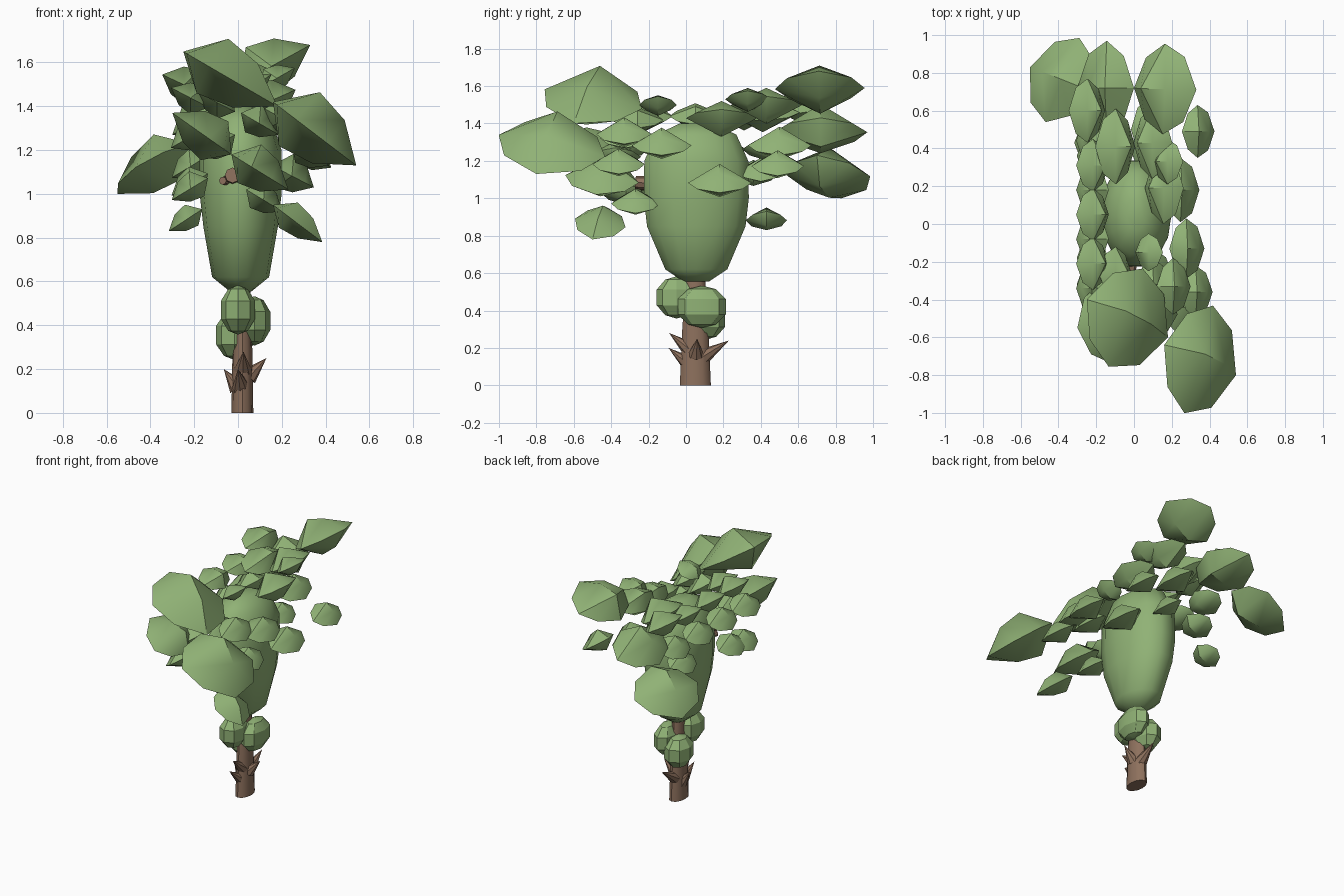
import bpy, bmesh, math
from mathutils import Vector

if "Cube" in bpy.data.objects:
    bpy.data.objects.remove(bpy.data.objects["Cube"])


def material(name, rgb):
    m = bpy.data.materials.new(name)
    m.diffuse_color = (*rgb, 1)
    m.use_nodes = True
    m.node_tree.nodes["Principled BSDF"].inputs["Base Color"].default_value = m.diffuse_color
    return m


GREEN = material("leaf green", (0.28, 0.445, 0.18))
BROWN = material("bark brown", (0.27, 0.165, 0.11))


def finish(name, bm, mat, angle=30):
    bmesh.ops.recalc_face_normals(bm, faces=bm.faces)
    me = bpy.data.meshes.new(name)
    bm.to_mesh(me)
    bm.free()
    ob = bpy.data.objects.new(name, me)
    bpy.context.collection.objects.link(ob)
    me.materials.append(mat)
    bpy.ops.object.select_all(action='DESELECT')
    ob.select_set(True)
    bpy.context.view_layer.objects.active = ob
    bpy.ops.object.shade_smooth_by_angle(angle=math.radians(angle))
    return ob


def lathe(name, center, rings, mat, n=12, angle=40):
    """Closed elliptical tube round a centre; rings are (z, rx, ry)."""
    cx, cy = center
    bm = bmesh.new()
    loops = [[bm.verts.new((cx + rx * math.cos(math.tau * i / n),
                            cy + ry * math.sin(math.tau * i / n), z))
              for i in range(n)] for z, rx, ry in rings]
    for a, b in zip(loops, loops[1:]):
        for i in range(n):
            j = (i + 1) % n
            bm.faces.new((a[i], a[j], b[j], b[i]))
    bm.faces.new(loops[0])
    bm.faces.new(loops[-1])
    return finish(name, bm, mat, angle)


def cone(name, base, tip, r, r_tip=0.0):
    base, tip = Vector(base), Vector(tip)
    d = tip - base
    bm = bmesh.new()
    bmesh.ops.create_cone(bm, cap_ends=True, segments=8, radius1=r, radius2=r_tip, depth=d.length)
    for v in bm.verts:
        v.co = d.to_track_quat('Z', 'Y') @ v.co + (base + tip) / 2
    return finish(name, bm, BROWN)


def leaf(base, tip, half_width, side=(0, 1, 0)):
    """Pointed lens, wide along side: eight-sided rim and a ridge on each face."""
    base, tip, w = Vector(base), Vector(tip), Vector(side)
    a = tip - base
    w -= a * (w.dot(a) / a.length_squared)
    w = w.normalized() * half_width
    n = a.cross(w).normalized()
    if n.z < 0:
        n = -n
    bm = bmesh.new()
    ends = bm.verts.new(base), bm.verts.new(tip)
    sides = [[bm.verts.new(base + a * t + w * s * k) for t, k in ((0.18, 0.68), (0.48, 1), (0.8, 0.72))]
             for s in (-1, 1)]
    for up in (0.55, -0.48):
        ridge = [bm.verts.new(base + a * t + n * half_width * up * k) for t, k in ((0.3, 1), (0.65, 0.8))]
        for p, q, r in sides:
            bm.faces.new((ends[0], p, ridge[0]))
            bm.faces.new((p, q, ridge[0]))
            bm.faces.new((q, ridge[1], ridge[0]))
            bm.faces.new((q, r, ridge[1]))
            bm.faces.new((r, ends[1], ridge[1]))
    return finish("leaf", bm, GREEN, 32)


# Trunk and the cut stub at the front of the crown
lathe("trunk", (0.02, 0.05), [(0, 0.05, 0.083), (0.3, 0.045, 0.07), (0.6, 0.035, 0.05)], BROWN)
cone("branch_stub", (-0.02, 0, 1.07), (-0.025, -0.27, 1.085), 0.045, 0.035)
cone("branch_twig", (-0.03, -0.15, 1.06), (-0.07, -0.24, 1.06), 0.025, 0.018)

# Thorns lean out and up from the trunk: heading, tip reach, tip height
for deg, reach, z in ((5, 0.11, 0.25), (180, 0.085, 0.2), (262, 0.145, 0.2),
                      (272, 0.14, 0.28), (88, 0.18, 0.24)):
    d = Vector((math.cos(math.radians(deg)), math.sin(math.radians(deg)), 0))
    root = Vector((0.02, 0.05, z - 0.085)) + d * reach * 0.25
    cone("thorn", root, Vector((0.02, 0.05, z)) + d * reach, 0.042)

# Fruit hanging round the trunk
for x, y, z, rx, ry in ((0, -0.05, 0.47, 0.084, 0.115),
                        (0.075, 0.085, 0.42, 0.078, 0.138),
                        (-0.015, 0.1, 0.355, 0.092, 0.118)):
    lathe("fruit", (x, y), [(z + 0.112 * math.sin(t), rx * math.cos(t), ry * math.cos(t))
                            for t in map(math.radians, (-88, -58, -22, 22, 58, 88))], GREEN, 8, 28)

# Large egg-shaped crown core
lathe("crown_core", (0.012, 0.055),
      [(0.555, 0.05, 0.07), (0.62, 0.13, 0.17), (0.85, 0.17, 0.27), (1.0, 0.187, 0.288),
       (1.2, 0.187, 0.285), (1.34, 0.14, 0.22), (1.4, 0.05, 0.09)], GREEN, 14, 50)

# Big outer leaves: base, tip, half width
for b, t, w in (((0.16, -0.64, 1.42), (0.54, -0.8, 1.13), 0.3),
                ((-0.25, -0.4, 1.65), (0.18, -0.6, 1.4), 0.28),
                ((0, 0.72, 1.5), (0.33, 0.71, 1.68), 0.24),
                ((0, 0.72, 1.43), (-0.3, 0.72, 1.27), 0.25),
                ((-0.03, -0.5, 1.18), (-0.3, -0.55, 1.37), 0.21),
                ((-0.03, -0.42, 1.18), (0.23, -0.48, 1.02), 0.2),
                ((0.16, -0.42, 0.95), (0.385, -0.5, 0.78), 0.14)):
    leaf(b, t, w)
leaf((-0.22, 0.7, 1.23), (-0.55, 0.83, 1.0), 0.24, (0, 1, -0.25))


def side_leaf(x, y, z, w):
    """Leaf centred at x, y, z: points away from x = 0, drooping low down and rising near the top."""
    s = math.copysign(1, x)
    half = Vector((s * (0.04 + 0.33 * w), 0, 0.045 if z > 1.4 else -0.05))
    c = Vector((x, y, z))
    leaf(c - half, c + half, w)


# Smaller leaves: centre and half width
for args in ((0.12, -0.27, 0.97, 0.13), (0.25, 0.18, 1.08, 0.17), (-0.24, 0.43, 0.88, 0.11),
             (0.34, 0.49, 1.17, 0.14), (-0.25, 0.6, 1.5, 0.17), (0.16, 0.19, 1.43, 0.19),
             (0.1, 0.43, 1.5, 0.19), (-0.1, 0.41, 1.46, 0.2), (0.28, -0.13, 1.28, 0.16),
             (0.33, -0.36, 1.18, 0.14), (0.21, -0.33, 1.34, 0.15), (0.08, -0.15, 1.5, 0.1),
             (0.08, 0.5, 1.28, 0.17), (0.18, 0.33, 1.53, 0.12), (0.06, 0.4, 1.14, 0.12)):
    side_leaf(*args)

# Overlapping leaves along the left side, alternating in height
for i in range(7):
    side_leaf(-0.22, -0.34 + 0.13 * i, 1.26 + (0.18 if i % 2 else 0), 0.14)
for y in (-0.32, -0.18, 0.36):
    side_leaf(-0.22, y, 1.07 + 0.15 * y, 0.13)

# Inner leaves stepping down the front of the core
for i in range(3):
    side_leaf(0.1 if i % 2 else -0.1, -0.26 - 0.06 * i, 1.42 - 0.1 * i, 0.14)
